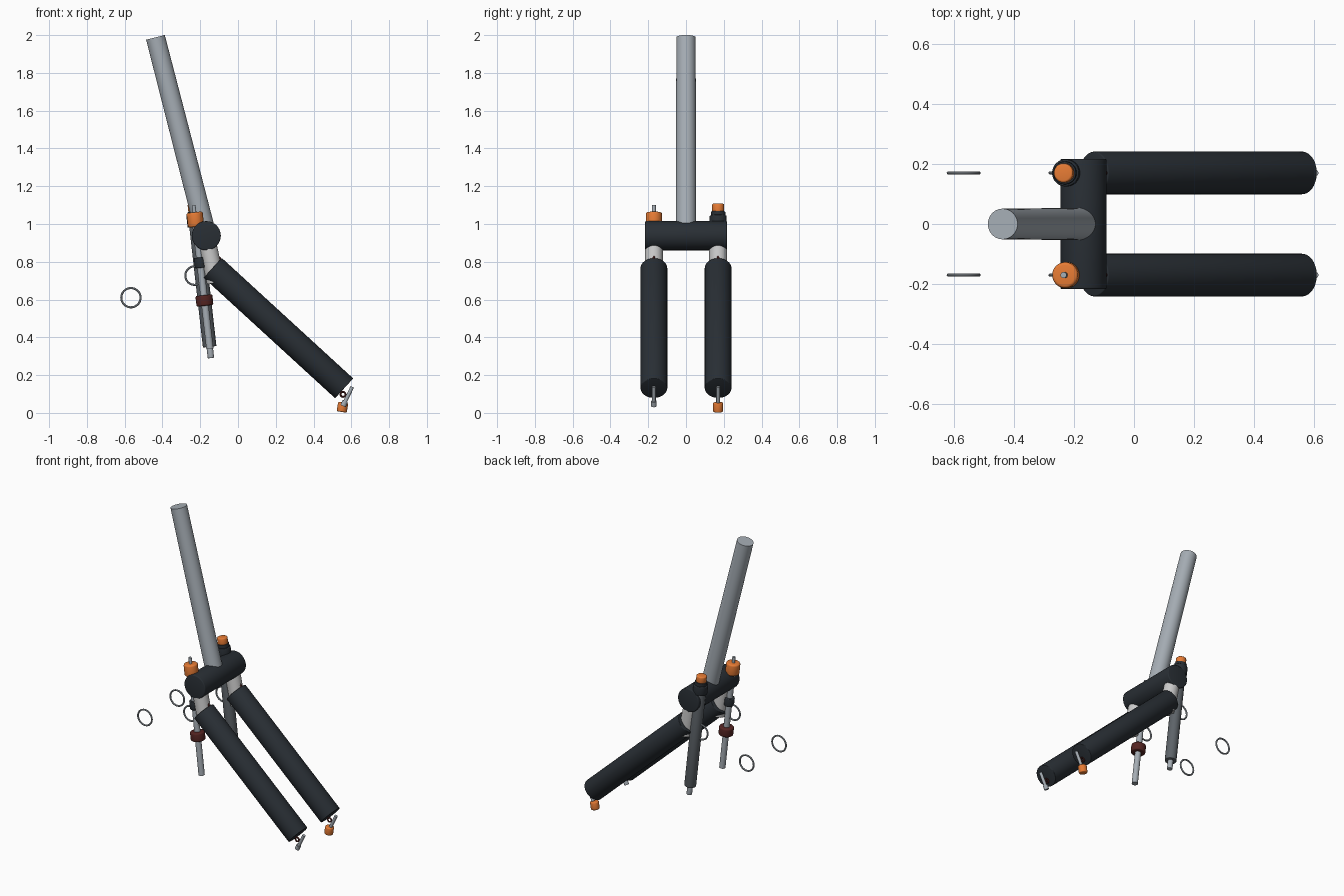
import bpy, bmesh, math
from mathutils import Vector

if "Cube" in bpy.data.objects:
    bpy.data.objects.remove(bpy.data.objects["Cube"])

Y = 0.17  # half distance between the two legs


def material(name, rgb):
    m = bpy.data.materials.new(name)
    m.diffuse_color = (*rgb, 1)
    m.use_nodes = True
    m.node_tree.nodes["Principled BSDF"].inputs["Base Color"].default_value = m.diffuse_color
    return m


BLACK = material("black", (0.022, 0.028, 0.035))
STEEL = material("steel", (0.38, 0.42, 0.46))
PALE = material("pale_metal", (0.6, 0.6, 0.6))
GREY = material("dark_grey", (0.11, 0.125, 0.14))
ORANGE = material("orange", (0.8, 0.2, 0.035))
RED = material("dark_red", (0.09, 0.018, 0.016))


def finish(ob, mat):
    ob.data.materials.append(mat)
    bpy.ops.object.select_all(action='DESELECT')
    ob.select_set(True)
    bpy.context.view_layer.objects.active = ob
    bpy.ops.object.shade_smooth_by_angle(angle=math.radians(35))


def rod(name, a, b, r1, mat, r2=None, bevel=0.0, sides=48):
    """Cylinder or cone from point a to point b."""
    a, b = Vector(a), Vector(b)
    me = bpy.data.meshes.new(name)
    bm = bmesh.new()
    bmesh.ops.create_cone(bm, cap_ends=True, segments=sides, radius1=r1,
                          radius2=r1 if r2 is None else r2, depth=(b - a).length)
    if bevel:
        rims = [e for e in bm.edges if any(len(f.verts) > 4 for f in e.link_faces)]
        bmesh.ops.bevel(bm, geom=rims, offset=bevel, segments=3, profile=0.5, affect='EDGES')
    bm.to_mesh(me)
    bm.free()
    ob = bpy.data.objects.new(name, me)
    bpy.context.collection.objects.link(ob)
    ob.location = (a + b) / 2
    ob.rotation_euler = (b - a).to_track_quat('Z', 'Y').to_euler()
    finish(ob, mat)


def ring(name, x, y, z, major, minor, mat):
    """Ring with its axis along y."""
    bpy.ops.mesh.primitive_torus_add(location=(x, y, z), rotation=(math.pi / 2, 0, 0),
                                     major_radius=major, minor_radius=minor,
                                     major_segments=48, minor_segments=10)
    ob = bpy.context.object
    ob.name = name
    finish(ob, mat)


def on_axis(y, z):
    """Point on the slightly tilted axis of the inner cartridges."""
    return (-0.15 - 0.113 * (z - 0.35), y, z)


def cartridge(name, y, z0, z1, r, mat, bevel=0.0):
    rod(name, on_axis(y, z0), on_axis(y, z1), r, mat, bevel=bevel)


# steerer and crown
rod("steerer_tube", (-0.165, 0, 0.93), (-0.437, 0, 1.988), 0.054, STEEL, r2=0.051)
rod("crown", (-0.168, -0.217, 0.938), (-0.168, 0.217, 0.938), 0.077, BLACK, bevel=0.006)

# parts shared by both legs
for side, y in (("left", -Y), ("right", Y)):
    rod(side + "_stanchion", (-0.168, y, 0.93), (-0.118, y, 0.69), 0.047, PALE)
    rod(side + "_lower_leg", (-0.134, y, 0.768), (0.562, y, 0.13), 0.071, BLACK, bevel=0.004)
    ring(side + "_wiper_ring", -0.23, y, 0.727, 0.049, 0.0055, STEEL)
    ring(side + "_retaining_ring", -0.567, y, 0.61, 0.051, 0.0055, STEEL)
    ring(side + "_foam_ring", -0.135, y, 0.79, 0.047, 0.007, RED)
    rod(side + "_foot_bolt", (0.605, y, 0.138), (0.565, y, 0.055), 0.01, STEEL, sides=24)
    ring(side + "_crush_washer", 0.556, y, 0.098, 0.013, 0.005, RED)
rod("left_foot_nut", (0.568, -Y, 0.062), (0.556, -Y, 0.036), 0.015, STEEL, sides=24)
rod("rebound_knob", (0.549, Y, 0.005), (0.557, Y, 0.055), 0.027, ORANGE, bevel=0.006)

# air spring cartridge on the left
cartridge("air_valve", -Y, 1.05, 1.10, 0.01, STEEL)
cartridge("air_cap", -Y, 0.985, 1.062, 0.043, ORANGE, 0.01)
cartridge("air_shaft", -Y, 0.34, 1.0, 0.019, STEEL)
cartridge("air_collar", -Y, 0.768, 0.823, 0.031, BLACK, 0.005)
cartridge("air_piston", -Y, 0.567, 0.623, 0.045, RED, 0.008)

# damper cartridge on the right
cartridge("damper_knob", Y, 1.062, 1.107, 0.032, ORANGE, 0.007)
cartridge("damper_neck", Y, 1.04, 1.066, 0.038, BLACK, 0.003)
cartridge("damper_cap", Y, 0.985, 1.045, 0.045, BLACK, 0.005)
cartridge("damper_tube", Y, 0.35, 0.99, 0.036, GREY, 0.003)
cartridge("damper_tip", Y, 0.29, 0.36, 0.017, STEEL, 0.003)
